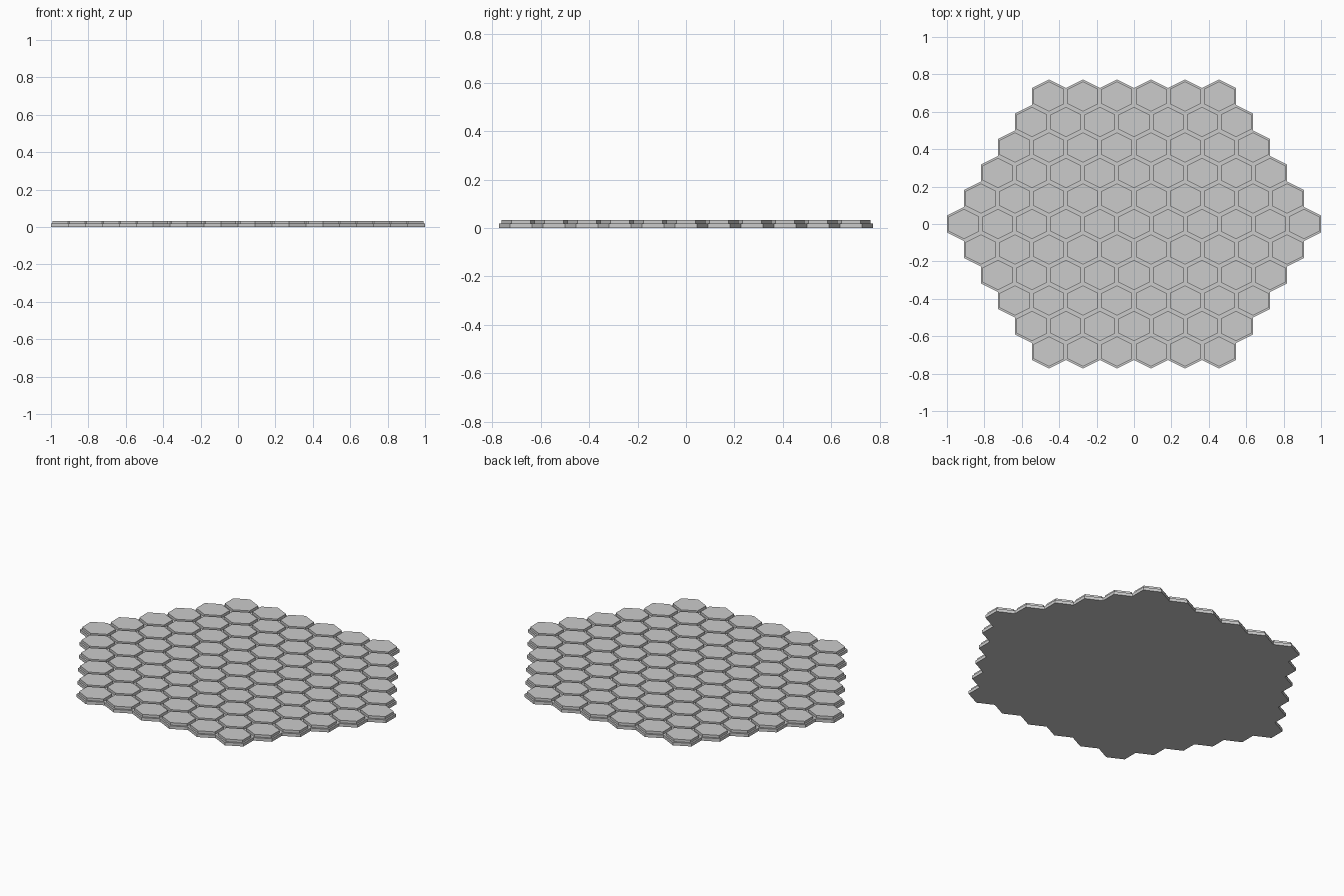
import bpy, bmesh
from math import sin, cos, pi, sqrt

if "Cube" in bpy.data.objects:
    bpy.data.objects.remove(bpy.data.objects["Cube"])

N = 5                      # rings around the centre tile
W = 2 / (2 * N + 1)        # tile width across flats
R = W / sqrt(3)            # tile radius
SQUASH = sqrt(3) / 2       # tiles are slightly flattened in y
BASE_H, TOP_H, INSET = 0.018, 0.015, 0.011


def cell_centres():
    for row in range(-N, N + 1):
        count = 2 * N + 1 - abs(row)
        for i in range(count):
            yield (i - (count - 1) / 2) * W, row * 1.5 * R * SQUASH


def add_hex(bm, x, y, z, r):
    pts = [(x + r * cos(pi / 6 + k * pi / 3),
            y + r * SQUASH * sin(pi / 6 + k * pi / 3), z) for k in range(6)]
    return bm.faces.new([bm.verts.new(p) for p in pts])


def make_object(name, bm):
    bmesh.ops.recalc_face_normals(bm, faces=bm.faces)
    mesh = bpy.data.meshes.new(name)
    bm.to_mesh(mesh)
    bm.free()
    bpy.context.collection.objects.link(bpy.data.objects.new(name, mesh))


# One joined honeycomb slab with a raised, inset tile on every cell
bm = bmesh.new()
for x, y in cell_centres():
    add_hex(bm, x, y, 0, R)
bmesh.ops.remove_doubles(bm, verts=bm.verts, dist=0.001)

# base slab
slab = bmesh.ops.extrude_face_region(bm, geom=bm.faces[:], use_keep_orig=True)
up = [g for g in slab["geom"] if isinstance(g, bmesh.types.BMVert)]
bmesh.ops.translate(bm, verts=up, vec=(0, 0, BASE_H))

# narrow ledge and raised tile on each cell
tops = [g for g in slab["geom"] if isinstance(g, bmesh.types.BMFace)]
bmesh.ops.inset_individual(bm, faces=tops, thickness=INSET)
raised = bmesh.ops.extrude_discrete_faces(bm, faces=tops)["faces"]
bmesh.ops.translate(bm, verts=list({v for f in raised for v in f.verts}),
                    vec=(0, 0, TOP_H))
make_object("hex_tile_floor", bm)
